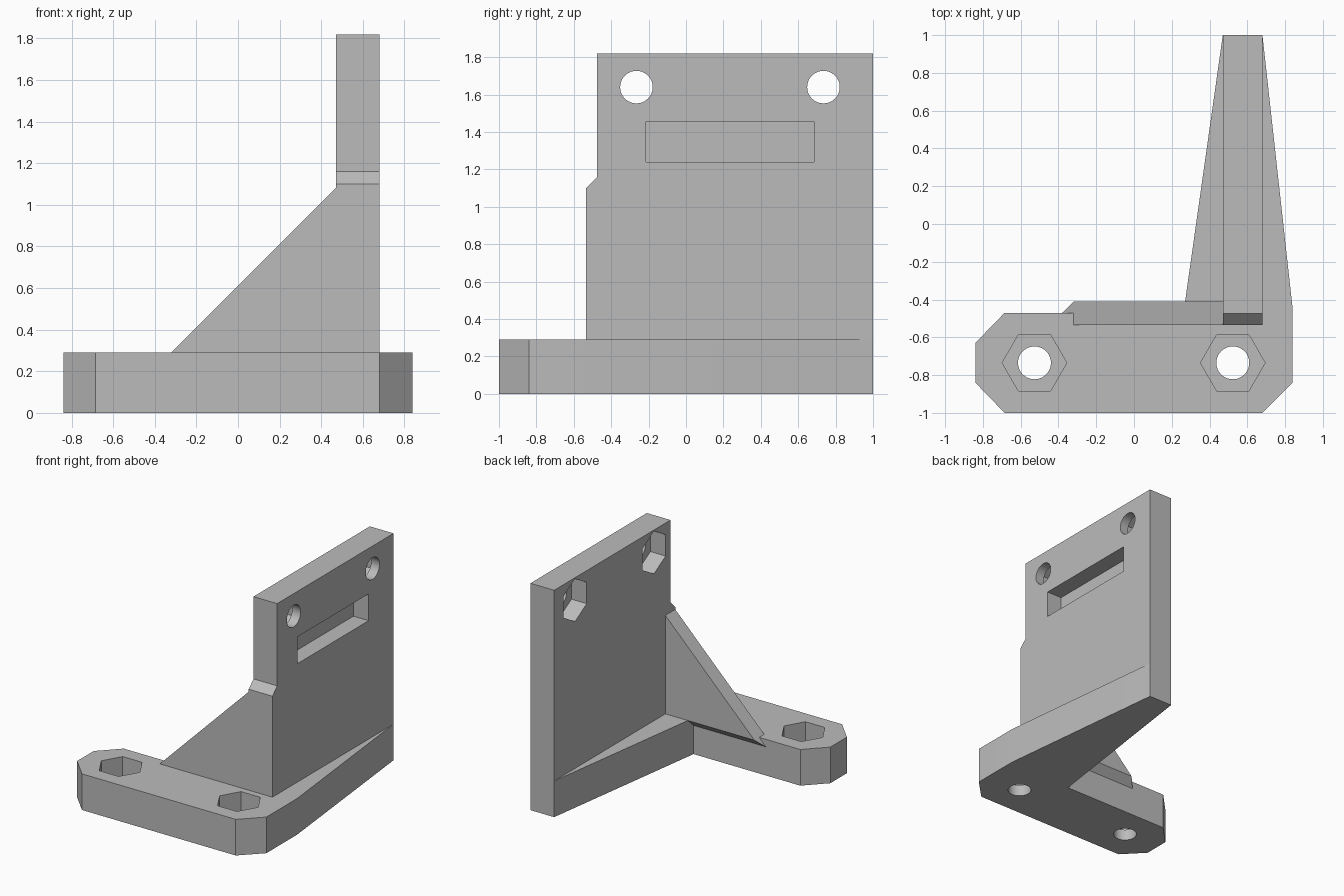
import bpy, bmesh, math
from mathutils import Matrix, Vector

cube = bpy.data.objects.get("Cube")
if cube:
    bpy.data.objects.remove(cube, do_unlink=True)

grey = bpy.data.materials.new("plain grey")
grey.use_nodes = True
COLOUR = (0.5, 0.5, 0.5, 1)
grey.diffuse_color = COLOUR
grey.node_tree.nodes["Principled BSDF"].inputs["Base Color"].default_value = COLOUR


def finish(name, bm):
    bmesh.ops.recalc_face_normals(bm, faces=bm.faces)
    mesh = bpy.data.meshes.new(name)
    bm.to_mesh(mesh)
    bm.free()
    mesh.materials.append(grey)
    obj = bpy.data.objects.new(name, mesh)
    bpy.context.collection.objects.link(obj)
    return obj


def prism(name, points, depth):
    """Extrude a closed outline of 3D points along the depth vector."""
    bm = bmesh.new()
    face = bm.faces.new([bm.verts.new(p) for p in points])
    out = bmesh.ops.extrude_face_region(bm, geom=[face])
    bmesh.ops.translate(bm, vec=Vector(depth),
                        verts=[v for v in out["geom"] if isinstance(v, bmesh.types.BMVert)])
    return finish(name, bm)


def rod(name, sides, radius, length, matrix):
    """Cylinder or hexagon centred on its matrix, along local z."""
    bm = bmesh.new()
    bmesh.ops.create_cone(bm, cap_ends=True, segments=sides, radius1=radius,
                          radius2=radius, depth=length, matrix=matrix)
    return finish(name, bm)


def combine(target, other, operation):
    mod = target.modifiers.new(other.name, "BOOLEAN")
    mod.operation, mod.solver, mod.object = operation, "EXACT", other
    bpy.context.view_layer.objects.active = target
    bpy.ops.object.modifier_apply(modifier=mod.name)
    bpy.data.objects.remove(other, do_unlink=True)


BASE_TOP = 0.29
X_IN, X_OUT = 0.47, 0.68
FRONT, STEP = -0.535, -0.475

# Foot with clipped corners and a tapering arm under the plate
foot = [(-0.84, -0.84), (-0.685, -1), (0.68, -1), (0.84, -0.84), (0.84, -0.45),
        (X_OUT, 1), (X_IN, 1), (0.262, -0.47), (-0.685, -0.47), (-0.84, -0.63)]
bracket = prism("bracket", [(x, y, 0) for x, y in foot], (0, 0, BASE_TOP))

# Upright plate with a stepped front edge
side = [(FRONT, 0.2), (1, 0.2), (1, 1.82), (STEP, 1.82), (STEP, 1.16), (FRONT, 1.10)]
plate = prism("plate", [(X_IN, y, z) for y, z in side], (X_OUT - X_IN, 0, 0))
combine(bracket, plate, "UNION")

# Sloping gusset, overhanging the foot with a chamfered underside
bm = bmesh.new()
for y in (FRONT, -0.41):
    for x, z in ((-0.32, BASE_TOP), (0.48, 1.09), (0.48, BASE_TOP)):
        bm.verts.new((x, y, z))
for x in (-0.38, 0.48):
    bm.verts.new((x, -0.47, 0.23))
bmesh.ops.convex_hull(bm, input=bm.verts)
bmesh.ops.dissolve_limit(bm, angle_limit=0.01, verts=bm.verts, edges=bm.edges)
combine(bracket, finish("gusset", bm), "UNION")

# Bolt holes with hexagonal nut pockets, in the foot and in the plate
HOLE, NUT = 0.087, 0.171
upright = Matrix.Rotation(math.pi / 6, 4, "Z") @ Matrix.Rotation(math.pi / 3, 4, "Z")
for x in (-0.527, 0.523):
    at = Matrix.Translation((x, -0.735, BASE_TOP))
    combine(bracket, rod("foot_hole", 48, HOLE, 1, at), "DIFFERENCE")
    combine(bracket, rod("foot_nut", 6, NUT, 0.4, at @ upright), "DIFFERENCE")
sideways = Matrix.Rotation(math.pi / 2, 4, "Y")
for y in (-0.265, 0.735):
    at = Matrix.Translation((X_IN, y, 1.64)) @ sideways
    combine(bracket, rod("plate_hole", 48, HOLE, 1, at), "DIFFERENCE")
    combine(bracket, rod("plate_nut", 6, NUT, 0.27, at @ upright), "DIFFERENCE")

# Blind slot in the outer face of the plate
slot = [(-0.215, 1.24), (0.685, 1.24), (0.685, 1.455), (-0.215, 1.455)]
combine(bracket, prism("slot", [(X_OUT - 0.135, y, z) for y, z in slot], (0.3, 0, 0)),
        "DIFFERENCE")

# Smooth only the round bores
bpy.context.view_layer.objects.active = bracket
bracket.select_set(True)
bpy.ops.object.shade_smooth_by_angle(angle=math.radians(25))
